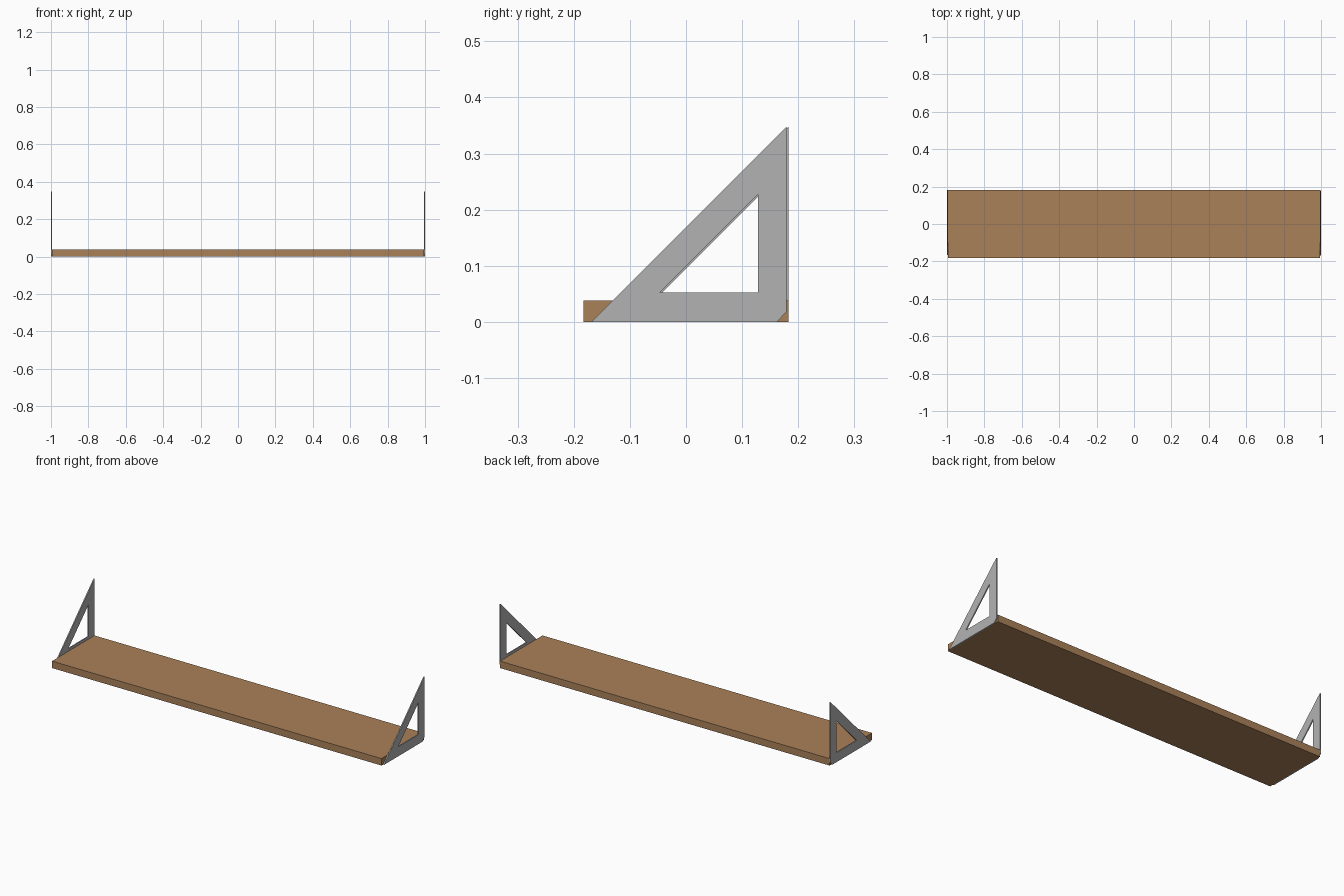
import bpy, bmesh
from mathutils import Vector

if "Cube" in bpy.data.objects:
    bpy.data.objects.remove(bpy.data.objects["Cube"])

THICK = 0.006      # bracket sheet thickness
HALF_W = 1.0       # half of the overall length


def material(name, rgb):
    m = bpy.data.materials.new(name)
    m.diffuse_color = (*rgb, 1)
    m.use_nodes = True
    m.node_tree.nodes["Principled BSDF"].inputs["Base Color"].default_value = m.diffuse_color
    return m


def finish(bm, name, mat):
    bmesh.ops.recalc_face_normals(bm, faces=bm.faces[:])
    me = bpy.data.meshes.new(name)
    bm.to_mesh(me)
    bm.free()
    me.materials.append(mat)
    ob = bpy.data.objects.new(name, me)
    bpy.context.collection.objects.link(ob)
    return ob


wood = material("wood", (0.40, 0.22, 0.10))
steel = material("steel", (0.45, 0.45, 0.45))

# Shelf board, fitted between the two brackets
board_w, board_d, board_h = 2 * (HALF_W - THICK), 0.366, 0.038
bm = bmesh.new()
bmesh.ops.create_cube(bm, size=1)
bmesh.ops.scale(bm, vec=(board_w, board_d, board_h), verts=bm.verts[:])
bmesh.ops.translate(bm, vec=(0, 0, board_h / 2), verts=bm.verts[:])
finish(bm, "shelf_board", wood)

# Triangular bracket profile (y, z) with a clipped heel and triangular window
OUTER = [(-0.168, 0), (0.163, 0), (0.180, 0.018), (0.180, 0.348)]
WINDOW = [(-0.046, 0.052), (0.129, 0.052), (0.129, 0.227)]


def bracket(name, x, y_shift):
    bm = bmesh.new()
    edges = []
    for loop in (OUTER, WINDOW):
        vs = [bm.verts.new((x, y + y_shift, z)) for y, z in loop]
        edges += [bm.edges.new((vs[i - 1], vs[i])) for i in range(len(vs))]
    bmesh.ops.triangle_fill(bm, edges=edges, use_beauty=True, normal=Vector((1, 0, 0)))
    ext = bmesh.ops.extrude_face_region(bm, geom=bm.faces[:])
    moved = [g for g in ext["geom"] if isinstance(g, bmesh.types.BMVert)]
    bmesh.ops.translate(bm, vec=(THICK, 0, 0), verts=moved)
    return finish(bm, name, steel)


# Brackets at both ends, the left one set very slightly further back
bracket("left_bracket", -HALF_W, 0.003)
bracket("right_bracket", HALF_W - THICK, -0.001)
